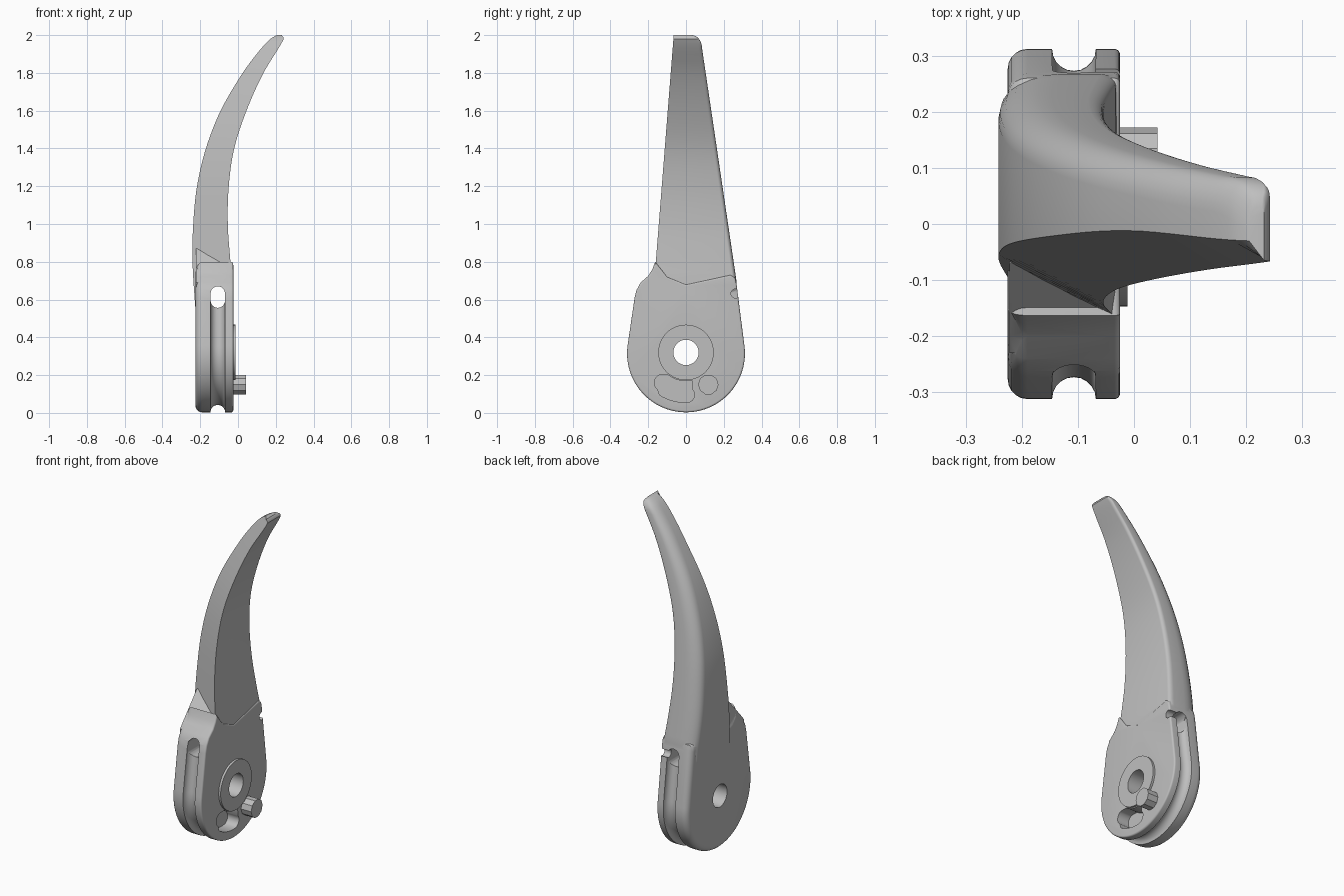
import bpy, bmesh, math
from mathutils import Vector

old = bpy.data.objects.get("Cube")
if old:
    bpy.data.objects.remove(old, do_unlink=True)

grey = bpy.data.materials.new("plain grey")
grey.use_nodes = True
GREY = (0.52, 0.52, 0.52, 1)
grey.diffuse_color = GREY
grey.node_tree.nodes["Principled BSDF"].inputs["Base Color"].default_value = GREY


def finish(name, bm):
    bmesh.ops.recalc_face_normals(bm, faces=bm.faces)
    mesh = bpy.data.meshes.new(name)
    bm.to_mesh(mesh)
    bm.free()
    mesh.materials.append(grey)
    obj = bpy.data.objects.new(name, mesh)
    bpy.context.collection.objects.link(obj)
    return obj


def loft(name, rings):
    """Skin a list of equal-length point rings and cap both ends."""
    bm = bmesh.new()
    loops = [[bm.verts.new(p) for p in ring] for ring in rings]
    for a, b in zip(loops, loops[1:]):
        for i in range(len(a)):
            j = (i + 1) % len(a)
            bm.faces.new((a[i], a[j], b[j], b[i]))
    bm.faces.new(loops[0])
    bm.faces.new(loops[-1])
    return finish(name, bm)


def plate(name, outline, x0, x1, round0=0, round1=0):
    """Extrude a (y, z) outline along x, rounding the rim at each end."""
    obj = loft(name, [[(x, y, z) for y, z in outline] for x in (x0, x1)])
    for x, r in ((x0, round0), (x1, round1)):
        if r:
            bm = bmesh.new()
            bm.from_mesh(obj.data)
            rim = [e for e in bm.edges if all(abs(v.co.x - x) < 1e-5 for v in e.verts)]
            bmesh.ops.bevel(bm, geom=rim, offset=r, segments=5, profile=0.5, affect='EDGES')
            bm.to_mesh(obj.data)
            bm.free()
    return obj


def arc(cy, cz, r, a0, a1, n):
    angles = [math.radians(a0 + (a1 - a0) * i / n) for i in range(n + 1)]
    return [(cy + r * math.cos(a), cz + r * math.sin(a)) for a in angles]


def disc(name, y, z, r, x0, x1, sides=48):
    return plate(name, arc(y, z, r, 0, 360, sides)[:-1], x0, x1)


def combine(target, other, operation):
    mod = target.modifiers.new(operation.lower(), 'BOOLEAN')
    mod.operation, mod.solver, mod.object = operation, 'EXACT', other
    bpy.context.view_layer.objects.active = target
    bpy.ops.object.modifier_apply(modifier=mod.name)
    bpy.data.objects.remove(other, do_unlink=True)


def spline(table, z):
    """Smooth interpolation of (z, value) pairs."""
    def slope(i):
        a, b = table[max(i - 1, 0)], table[min(i + 1, len(table) - 1)]
        return (b[1] - a[1]) / (b[0] - a[0])
    for i, ((z0, v0), (z1, v1)) in enumerate(zip(table, table[1:])):
        if z <= z1 or i == len(table) - 2:
            h = z1 - z0
            t = (z - z0) / h
            s = t * t * (3 - 2 * t)
            return (v0 + (v1 - v0) * s + h * slope(i) * t * (1 - t) ** 2
                    - h * slope(i + 1) * t * t * (1 - t))


# Round hub with sloping sides
rim = arc(0, 0.315, 0.312, 8, -188, 64)
outline = rim + [(-0.272, 0.61), (-0.262, 0.65), (-0.24, 0.69), (-0.2, 0.725), (-0.178, 0.76),
                 (-0.163, 0.8), (-0.1, 0.72), (0, 0.68), (0.235, 0.73), (0.26, 0.715), (0.268, 0.68)]
lever = plate("lever_body", outline, -0.225, -0.025, 0.035, 0.01)

# Ramp running up from the hub to the handle
ramp = plate("shoulder", [(-0.23, 0.6), (-0.23, 0.69), (-0.2, 0.725), (-0.07, 0.87), (0.1, 0.8), (0.1, 0.6)],
             -0.222, -0.06)
combine(lever, ramp, 'UNION')

# Curved handle with a slanted front face and a rounded back
outer = [(0.5, -0.222), (0.8, -0.241), (1.0, -0.237), (1.2, -0.217), (1.4, -0.17), (1.6, -0.092),
         (1.8, 0.025), (1.92, 0.115), (1.98, 0.172), (2.0, 0.205)]
inner = [(0.5, -0.03), (0.7, -0.03), (0.8, -0.04), (1.0, -0.054), (1.2, -0.049), (1.4, -0.02),
         (1.6, 0.045), (1.8, 0.135), (1.98, 0.242), (2.0, 0.232)]
front = [(0.5, -0.1), (0.95, -0.05), (1.5, -0.02), (1.76, -0.012), (2.0, -0.03)]
levels = [0.5 + 0.04 * i for i in range(36)] + [1.93, 1.95, 1.965, 1.98, 1.99, 1.996, 2.0]
rings = []
for z in levels:
    xo, xi = spline(outer, z), spline(inner, z)
    back = min(0.268, 0.085 + 0.148 * (1.93 - z))
    if z > 1.93:
        back = 0.03 + 0.055 * math.sqrt(max(0, 1 - ((z - 1.93) / 0.07) ** 2))
    width = xi - xo
    ring = [(xo, spline(front, z), z), (xi, -0.065 - 0.079 * (2 - z), z)]
    for rx, ry, a0 in ((0.15 * width, 0.02, 0), (0.5 * width, 0.06, 90)):
        cx = xi - rx if a0 == 0 else xo + rx
        ring += [(cx + rx * math.cos(a), back - ry + ry * math.sin(a), z)
                 for a in (math.radians(a0 + 15 * k) for k in range(7))]
    rings.append(ring)
combine(lever, loft("handle", rings), 'UNION')

# Cable groove around the rim
path = [(0.25, 0.64), (0.276, 0.6)] + rim + [(-0.276, 0.6), (-0.25, 0.64)]
groove = []
for i, (y, z) in enumerate(path):
    (ya, za), (yb, zb) = path[max(i - 1, 0)], path[min(i + 1, len(path) - 1)]
    normal = Vector((0, zb - za, ya - yb)).normalized()
    centre = Vector((-0.107, y, z))
    groove.append([centre + 0.039 * (math.cos(a) * normal + math.sin(a) * Vector((1, 0, 0)))
                   for a in (math.tau * k / 20 for k in range(20))])
combine(lever, loft("groove_cutter", groove), 'DIFFERENCE')

# Cable tunnel through the neck, and its side notch at the back
slot = arc(-0.107, 0.632, 0.038, 0, 180, 12) + arc(-0.107, 0.594, 0.038, 180, 360, 12)
tunnel = loft("tunnel_cutter", [[(x, y, z) for x, z in slot] for y in (-0.5, 0.5)])
combine(lever, tunnel, 'DIFFERENCE')
combine(lever, disc("notch_cutter", 0.262, 0.632, 0.024, -0.1, 0.02, 20), 'DIFFERENCE')

# Raised boss, kidney pocket and pivot hole
combine(lever, disc("boss", 0, 0.32, 0.147, -0.06, -0.012), 'UNION')
kidney = (arc(0, 0.32, 0.152, -78, -128, 12) + arc(-0.125, 0.16, 0.043, 110, 235, 8)
          + arc(0, 0.32, 0.265, -122, -92, 8) + arc(0.005, 0.095, 0.04, -70, 40, 8))
combine(lever, plate("pocket_cutter", kidney, -0.1, 0.02), 'DIFFERENCE')
combine(lever, disc("pivot_cutter", 0, 0.32, 0.067, -0.4, 0.2), 'DIFFERENCE')

# Stop pin
pin = disc("stop_pin", 0.118, 0.15, 0.054, -0.06, 0.042, 10)

# Smooth shading with sharp edges kept
for obj in (lever, pin):
    bpy.ops.object.select_all(action='DESELECT')
    obj.select_set(True)
    bpy.context.view_layer.objects.active = obj
    bpy.ops.object.shade_smooth_by_angle(angle=math.radians(32))
